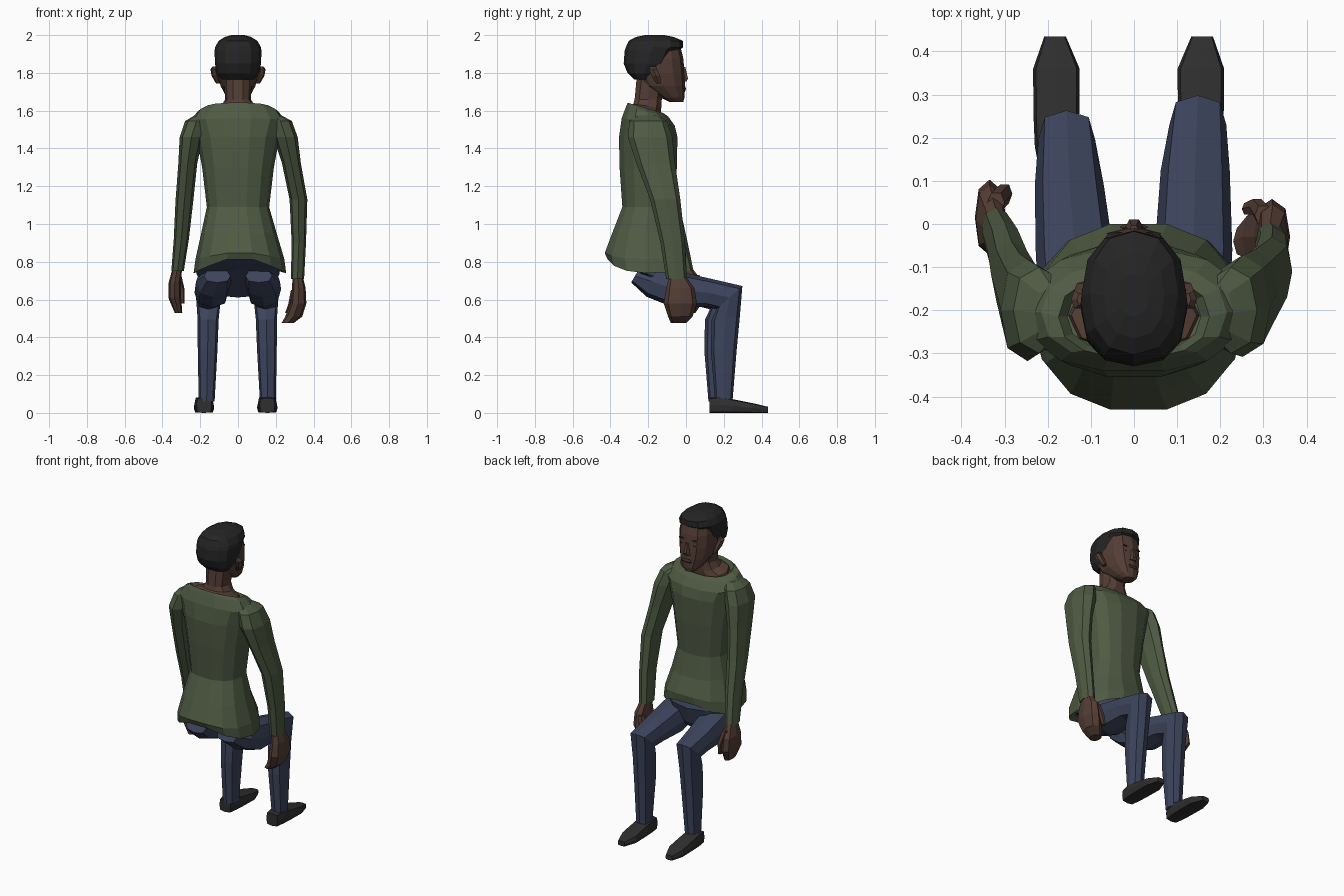
import bpy, bmesh, math
from math import cos, sin, radians, pi


def material(name, rgb):
    m = bpy.data.materials.new(name)
    m.diffuse_color = (*rgb, 1)
    return m


GREEN = material("green_knit", (0.078, 0.102, 0.056))
DENIM = material("blue_denim", (0.046, 0.058, 0.108))
SKIN = material("brown_skin", (0.088, 0.047, 0.035))
HAIR = material("black_hair", (0.018, 0.018, 0.019))
SHOE = material("dark_shoe", (0.028, 0.028, 0.028))
LIP = material("lip", (0.075, 0.034, 0.028))


def loft(name, rings, mat, n=8, p=0.85):
    """Skin rings of (x, y, z, half width, half depth, pitch degrees, arch)."""
    bm = bmesh.new()
    loops = []
    for r in rings:
        x, y, z, a, b, pitch, arch = (*r, 0, 0)[:7]
        k = radians(pitch)
        loop = []
        for i in range(n):
            t = 2 * pi * i / n
            c, s = round(cos(t), 6), round(sin(t), 6)
            u = math.copysign(abs(c) ** p, c) * a
            v = math.copysign(abs(s) ** p, s) * b
            loop.append(bm.verts.new((x + u, y + v * cos(k), z + v * sin(k) - arch * abs(c))))
        loops.append(loop)
    for l0, l1 in zip(loops, loops[1:]):
        for i in range(n):
            j = (i + 1) % n
            bm.faces.new((l0[i], l0[j], l1[j], l1[i]))
    bm.faces.new(loops[0][::-1])
    bm.faces.new(loops[-1])
    bmesh.ops.recalc_face_normals(bm, faces=bm.faces)
    me = bpy.data.meshes.new(name)
    bm.to_mesh(me)
    bm.free()
    me.materials.append(mat)
    ob = bpy.data.objects.new(name, me)
    bpy.context.collection.objects.link(ob)
    return ob


# sweater body with arched hem and wide neckline
loft("sweater_body", [
    (0.01, -0.21, 0.845, 0.20, 0.18, 0, 0.06),
    (0.01, -0.21, 0.825, 0.245, 0.21, -2, 0.085),
    (0.01, -0.215, 0.855, 0.235, 0.22, 0, 0.04),
    (0.005, -0.215, 0.95, 0.20, 0.18),
    (0, -0.20, 1.09, 0.165, 0.14),
    (0, -0.20, 1.30, 0.19, 0.155),
    (0, -0.20, 1.46, 0.22, 0.158),
    (0, -0.20, 1.54, 0.255, 0.145, -8),
    (0, -0.205, 1.595, 0.215, 0.118, -14),
    (0, -0.215, 1.615, 0.175, 0.10, -16),
    (0, -0.215, 1.585, 0.155, 0.085, -16)], GREEN, 14)

# sleeves
loft("right_sleeve", [
    (0.19, -0.205, 1.575, 0.04, 0.06), (0.225, -0.20, 1.545, 0.06, 0.10),
    (0.252, -0.19, 1.46, 0.064, 0.118), (0.283, -0.16, 1.32, 0.05, 0.102),
    (0.32, -0.11, 1.13, 0.047, 0.08), (0.322, -0.07, 0.90, 0.038, 0.065),
    (0.315, -0.05, 0.71, 0.035, 0.055)], GREEN)
loft("left_sleeve", [
    (-0.19, -0.205, 1.575, 0.04, 0.06), (-0.22, -0.20, 1.545, 0.06, 0.10),
    (-0.247, -0.20, 1.46, 0.062, 0.118), (-0.266, -0.17, 1.32, 0.05, 0.102),
    (-0.284, -0.12, 1.12, 0.047, 0.08), (-0.30, -0.06, 0.92, 0.04, 0.065),
    (-0.32, -0.015, 0.75, 0.033, 0.055)], GREEN)

# hands and thumbs
loft("right_hand", [
    (0.315, -0.045, 0.73, 0.026, 0.04), (0.322, -0.03, 0.66, 0.036, 0.075),
    (0.32, -0.03, 0.58, 0.042, 0.088), (0.295, -0.03, 0.51, 0.045, 0.065),
    (0.262, -0.04, 0.475, 0.032, 0.04)], SKIN)
loft("right_thumb", [
    (0.30, 0.02, 0.65, 0.02, 0.025), (0.285, 0.04, 0.58, 0.018, 0.02),
    (0.262, 0.035, 0.53, 0.012, 0.015)], SKIN, 6)
loft("left_hand", [
    (-0.32, -0.01, 0.77, 0.025, 0.04), (-0.335, 0.01, 0.69, 0.032, 0.08),
    (-0.335, 0.015, 0.61, 0.034, 0.088), (-0.315, 0.0, 0.53, 0.02, 0.05)], SKIN)
loft("left_thumb", [
    (-0.32, 0.05, 0.73, 0.02, 0.025), (-0.30, 0.07, 0.65, 0.018, 0.025),
    (-0.295, 0.07, 0.58, 0.012, 0.015)], SKIN, 6)

# trousers: seat, then one bent tube per leg
loft("trouser_seat", [
    (0, -0.20, 0.88, 0.18, 0.15), (0, -0.20, 0.80, 0.215, 0.20, -10),
    (0, -0.20, 0.735, 0.22, 0.18, -25), (0, -0.17, 0.685, 0.17, 0.12, -38)], DENIM, 12)
for side, s, dy, dx in (("left", -1, -0.02, -0.008), ("right", 1, 0.015, 0.0)):
    loft(side + "_trouser_leg", [
        (s * 0.11, -0.27, 0.725, 0.07, 0.04, 60),
        (s * 0.13, -0.18, 0.695, 0.092, 0.085, 70),
        (s * 0.138, -0.06, 0.655, 0.09, 0.098, 88),
        (s * 0.142 + dx, 0.11 + dy, 0.635, 0.08, 0.075, 82),
        (s * 0.148 + dx, 0.215 + dy, 0.61, 0.066, 0.092, 42),
        (s * 0.150 + dx, 0.195 + dy, 0.50, 0.056, 0.075, 5),
        (s * 0.153 + dx, 0.185 + dy, 0.33, 0.052, 0.068),
        (s * 0.158 + dx, 0.185 + dy, 0.06, 0.042, 0.046)], DENIM, 8, 0.75)
    # shoe, lofted from heel to toe
    x = s * 0.16 + (-0.02 if s < 0 else -0.005)
    loft(side + "_shoe", [
        (x, 0.125, 0.04, 0.04, 0.04, 90), (x, 0.18, 0.043, 0.05, 0.043, 90),
        (x, 0.25, 0.036, 0.053, 0.036, 90), (x, 0.36, 0.025, 0.054, 0.025, 90),
        (x + s * 0.003, 0.435, 0.016, 0.025, 0.016, 90)], SHOE, 8, 0.4)

# neck flaring into the neckline, head and hair
loft("neck", [(0, -0.212, 1.56, 0.16, 0.09, -16), (0, -0.212, 1.605, 0.145, 0.085, -16),
              (0, -0.205, 1.625, 0.09, 0.078, -8), (0, -0.20, 1.66, 0.068, 0.075),
              (0, -0.185, 1.77, 0.075, 0.08)], SKIN, 10)
loft("head", [
    (0, -0.05, 1.645, 0.035, 0.035), (0, -0.072, 1.67, 0.06, 0.064),
    (0, -0.12, 1.73, 0.092, 0.115), (0, -0.145, 1.80, 0.108, 0.138),
    (0, -0.15, 1.88, 0.11, 0.135), (0, -0.15, 1.94, 0.10, 0.12)], SKIN, 12)
loft("hair", [
    (0, -0.22, 1.765, 0.085, 0.055), (0, -0.22, 1.80, 0.112, 0.09),
    (0, -0.205, 1.85, 0.122, 0.125), (0, -0.185, 1.915, 0.124, 0.14),
    (0, -0.167, 1.935, 0.122, 0.152), (0, -0.16, 1.97, 0.102, 0.143),
    (0, -0.165, 1.99, 0.07, 0.10), (0, -0.165, 2.0, 0.035, 0.05)], HAIR, 12)

# facial features
loft("nose", [(0, -0.012, 1.755, 0.025, 0.016), (0, -0.007, 1.77, 0.02, 0.02),
              (0, -0.014, 1.83, 0.01, 0.012)], SKIN, 6)
loft("mouth", [(0, -0.010, 1.705, 0.022, 0.007), (0, -0.007, 1.715, 0.034, 0.008),
               (0, -0.010, 1.727, 0.022, 0.007)], LIP, 6)
for side, s in (("left", -1), ("right", 1)):
    loft(side + "_ear", [
        (s * 0.105, -0.145, 1.745, 0.012, 0.015), (s * 0.122, -0.16, 1.785, 0.018, 0.026),
        (s * 0.13, -0.175, 1.82, 0.016, 0.024), (s * 0.122, -0.175, 1.835, 0.01, 0.015)], SKIN, 6)
    for part, z, h, w in (("eye", 1.815, 0.004, 0.014), ("eyebrow", 1.848, 0.004, 0.022)):
        loft(f"{side}_{part}", [(s * 0.042, -0.022, z - h, w, 0.004),
                                (s * 0.042, -0.022, z + h, w, 0.004)], HAIR, 6)
